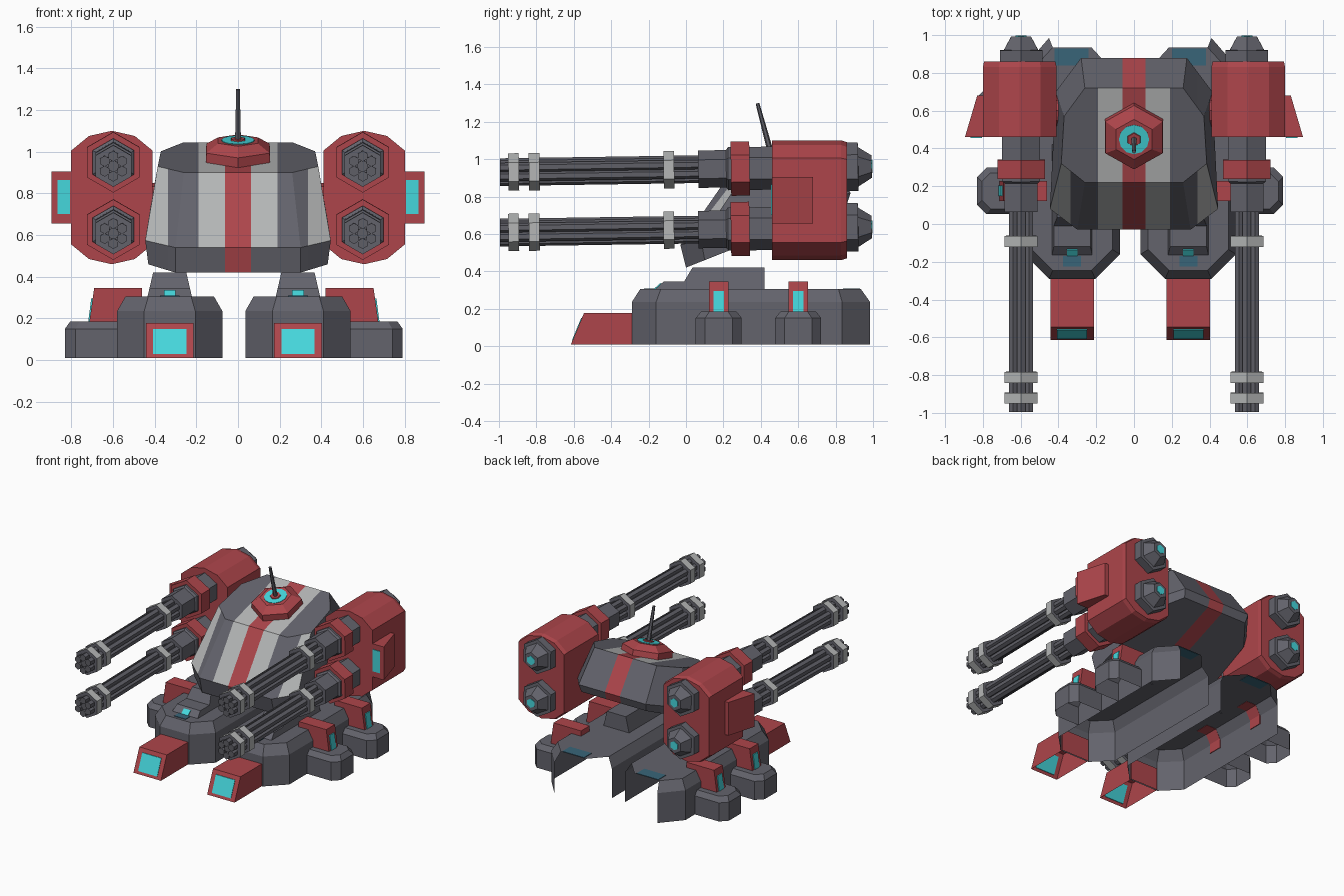
import bpy, bmesh, math
from mathutils import Vector

if "Cube" in bpy.data.objects:
    bpy.data.objects.remove(bpy.data.objects["Cube"])


def material(name, rgb):
    m = bpy.data.materials.new(name)
    m.diffuse_color = (*rgb, 1)
    m.use_nodes = True
    m.node_tree.nodes["Principled BSDF"].inputs["Base Color"].default_value = m.diffuse_color
    return m


DARK = material("dark grey", (0.125, 0.125, 0.15))
BARREL = material("barrel grey", (0.115, 0.115, 0.135))
LIGHT = material("light grey", (0.46, 0.47, 0.47))
RED = material("red", (0.42, 0.06, 0.07))
CYAN = material("cyan", (0.06, 0.68, 0.72))
TEAL = material("dark teal", (0.04, 0.13, 0.19))


def loft(name, rings, mat, bottom=True, top=True, skip=(), cap_mat=None):
    """Skin a stack of equal-length rings; skip leaves out some side columns."""
    bm = bmesh.new()
    rows = [[bm.verts.new(p) for p in r] for r in rings]
    n = len(rings[0])
    for a, b in zip(rows, rows[1:]):
        for i in range(n):
            if i not in skip:
                j = (i + 1) % n
                bm.faces.new((a[i], a[j], b[j], b[i]))
    caps = ([rows[0][::-1]] if bottom else []) + ([rows[-1]] if top else [])
    for c in caps:
        bm.faces.new(c).material_index = 1 if cap_mat else 0
    bmesh.ops.recalc_face_normals(bm, faces=bm.faces)
    me = bpy.data.meshes.new(name)
    for m in (mat, cap_mat):
        if m:
            me.materials.append(m)
    bm.to_mesh(me)
    bm.free()
    ob = bpy.data.objects.new(name, me)
    bpy.context.collection.objects.link(ob)
    return ob


def turned(name, origin, axis, path, n, mat, cap_mat=None):
    """n-sided solid along an axis; path holds (distance, radius)."""
    d = Vector(axis).normalized()
    up = Vector((0, 0, 1)) if abs(d.z) < 0.8 else Vector((0, 1, 0))
    up = (up - d * up.dot(d)).normalized()
    side = d.cross(up)
    o = Vector(origin)
    rings = [[o + d * t + r * (up * math.cos(k * math.tau / n) + side * math.sin(k * math.tau / n))
              for k in range(n)] for t, r in path]
    return loft(name, rings, mat, cap_mat=cap_mat)


def octagon(x0, x1, y0, y1, cx, cf, cb, z):
    """Plan outline with chamfers cx wide, cf deep in front, cb deep behind."""
    return [(x0 + cx, y0, z), (x1 - cx, y0, z), (x1, y0 + cf, z), (x1, y1 - cb, z),
            (x1 - cx, y1, z), (x0 + cx, y1, z), (x0, y1 - cb, z), (x0, y0 + cf, z)]


def flip(rings, s, cx=0.0):
    return [[(cx + s * x, y, z) for x, y, z in r] for r in rings]


def prism(name, profile, x0, x1, mat, s, cx, inset=0.0, skip=()):
    """Side profile (y, z) extruded across x; the top may narrow by inset."""
    zm = min(z for _, z in profile)
    h = max(z for _, z in profile) - zm
    f = lambda z: inset * (z - zm) / h
    rings = [[(x0 + f(z), y, z) for y, z in profile], [(x1 - f(z), y, z) for y, z in profile]]
    return loft(name, flip(rings, s, cx), mat, skip=skip)


# Hull: three tilted octagons, then cut for painted stripes
def hull_ring(fx, wa, wb, rx, yf, ya, yb, yr, zf, zr):
    half = [(fx, yf), (wa, ya), (wb, yb), (rx, yr)]
    pts = half + [(-x, y) for x, y in reversed(half)]
    return [(x, y, zf + (zr - zf) * (y - yf) / (yr - yf)) for x, y in pts]


hull = loft("hull", [
    hull_ring(0.30, 0.43, 0.40, 0.27, 0.00, 0.10, 0.69, 0.86, 0.42, 0.76),
    hull_ring(0.30, 0.445, 0.415, 0.28, -0.03, 0.08, 0.70, 0.88, 0.54, 0.82),
    hull_ring(0.26, 0.385, 0.37, 0.26, 0.22, 0.32, 0.57, 0.72, 0.90, 1.045)], DARK)
hull.data.materials.append(RED)
hull.data.materials.append(LIGHT)
bm = bmesh.new()
bm.from_mesh(hull.data)
for cut in (0.062, 0.19, 0.335):
    for s in (-1, 1):
        bmesh.ops.bisect_plane(bm, geom=bm.verts[:] + bm.edges[:] + bm.faces[:],
                               plane_co=(s * cut, 0, 0), plane_no=(1, 0, 0))
bm.normal_update()
for f in bm.faces:
    c, n = f.calc_center_median(), f.normal
    x = abs(c.x)
    if x < 0.062:
        f.material_index = 1
    elif 0.062 < x < 0.19 and n.z > 0.2 and n.y < 0.1:
        f.material_index = 2
    elif x > 0.335 and n.y < -0.3 and n.z > 0.05:
        f.material_index = 2
bm.to_mesh(hull.data)
bm.free()

# Sensor hatch and antenna on the sloping roof
top, tilt = (0, 0.47, 0.972), (0, -0.26, 0.965)
turned("hatch", top, tilt, [(-0.03, 0.18), (0.045, 0.175), (0.085, 0.11)], 6, RED)
turned("hatch_light", top, tilt, [(0.08, 0.08), (0.088, 0.08)], 12, CYAN)
turned("hatch_cap", top, tilt, [(0.085, 0.04), (0.094, 0.036)], 6, RED)
turned("antenna", top, tilt, [(0.09, 0.016), (0.338, 0.01)], 6, BARREL)

# Weapon pods with their side fins
pod = [(-0.195, -0.225), (-0.11, -0.295), (0, -0.32), (0.11, -0.295), (0.195, -0.225),
       (0.195, 0.225), (0.11, 0.295), (0, 0.32), (-0.11, 0.295), (-0.195, 0.225)]
for s in (-1, 1):
    loft("weapon_pod", [[(s * 0.605 + k * x, y, 0.78 + k * z) for x, z in pod]
                        for y, k in ((0.46, 1), (0.83, 1), (0.86, 0.97))], RED)
    fin = [(0.79, 0.46), (0.895, 0.46), (0.83, 0.68), (0.79, 0.68)]
    loft("pod_fin", flip([[(x, y, z) for x, y in fin] for z in (0.655, 0.905)], s), RED)
    lamp = [(0.805, 0.455), (0.865, 0.455), (0.865, 0.461), (0.805, 0.461)]
    loft("fin_light", flip([[(x, y, z) for x, y in lamp] for z in (0.70, 0.865)], s), CYAN)
    turned("pod_axle", (s * 0.30, 0.60, 0.76), (s, 0, 0), [(0, 0.09), (0.16, 0.09)], 10, RED)

    # Two rotary guns per pod
    for zc in (0.945, 0.622):
        at = lambda y, dx=0, dz=0: (s * 0.598 + dx, y, zc + 0.015 * y + dz)
        axis = (0, 1, 0.015)
        for k in range(6):
            a = k * math.tau / 6
            turned("barrel", at(-0.995, 0.048 * math.sin(a), 0.048 * math.cos(a)), axis,
                   [(0, 0.026), (1.08, 0.026)], 6, BARREL)
        turned("barrel_core", at(-0.98), axis, [(0, 0.03), (1.06, 0.03)], 6, BARREL)
        for y in (-0.95, -0.84, -0.12):
            turned("barrel_clamp", at(y), axis, [(0, 0.1), (0.057, 0.1)], 6, LIGHT, DARK)
        turned("gun_housing", at(0.065), axis,
               [(0, 0.1), (0.15, 0.1), (0.16, 0.115), (0.42, 0.115)], 6, DARK)
        turned("gun_collar", at(0.24), axis, [(0, 0.145), (0.1, 0.145)], 6, RED)
        turned("gun_rear_cap", at(0.84), axis,
               [(0, 0.13), (0.08, 0.13), (0.081, 0.105), (0.153, 0.06)], 6, DARK)
        turned("rear_cap_light", at(0.99), axis, [(0, 0.034), (0.007, 0.034)], 6, CYAN)

# Legs: open-bottomed feet with pads, lamps and toes
MID = -0.02
for s in (-1, 1):
    foot = [octagon(0.055, 0.56, -0.29, 0.985, 0.13, 0.13, 0.15, 0.01),
            octagon(0.055, 0.56, -0.29, 0.985, 0.13, 0.13, 0.15, 0.235),
            octagon(0.095, 0.52, -0.245, 0.935, 0.11, 0.11, 0.12, 0.305)]
    loft("foot", flip(foot, s, MID), DARK, bottom=False, skip=(4, 5))
    prism("foot_vent", [(0.84, 0.303), (0.93, 0.303), (0.93, 0.309), (0.84, 0.309)],
          0.22, 0.40, TEAL, s, MID)
    prism("leg_block", [(-0.17, 0.30), (-0.12, 0.345), (-0.01, 0.345), (0.035, 0.42),
                        (0.42, 0.42), (0.42, 0.30)], 0.20, 0.415, DARK, s, MID, 0.028)
    prism("leg_vent", [(-0.225, 0.303), (-0.17, 0.303), (-0.17, 0.309), (-0.225, 0.309)],
          0.26, 0.355, TEAL, s, MID)
    prism("leg_light", [(-0.172, 0.306), (-0.137, 0.337), (-0.132, 0.332), (-0.167, 0.301)],
          0.28, 0.336, CYAN, s, MID)

    # Red open-bottomed toe with a light on its sloping face
    prism("toe", [(-0.615, 0.01), (-0.545, 0.178), (-0.28, 0.178), (-0.28, 0.01)],
          0.193, 0.422, RED, s, MID, skip=(3,))
    prism("toe_light", [(-0.61, 0.03), (-0.561, 0.15), (-0.553, 0.15), (-0.602, 0.03)],
          0.228, 0.387, CYAN, s, MID)

    # Outrigger pads and their lamp brackets
    for y in (0.175, 0.60):
        pad = [octagon(0.50, 0.81, y - 0.123, y + 0.123, 0.05, 0.05, 0.05, z) for z in (0.01, 0.15)]
        pad.append(octagon(0.50, 0.785, y - 0.095, y + 0.095, 0.045, 0.045, 0.045, 0.185))
        pad = [[(max(x, 0.56), yy, z) for x, yy, z in r] for r in pad]
        loft("outrigger_pad", flip(pad, s, MID), DARK, bottom=False)
        arm = [(0.555, 0.17), (0.695, 0.17), (0.67, 0.345), (0.44, 0.345),
               (0.44, 0.303), (0.52, 0.303), (0.555, 0.24)]
        loft("lamp_bracket", flip([[(x, y + d, z) for x, z in arm] for d in (-0.052, 0.052)],
                                  s, MID), RED)
        lit = [(0.69, 0.18), (0.699, 0.18), (0.684, 0.295), (0.675, 0.295)]
        loft("bracket_light", flip([[(x, y + d, z) for x, z in lit] for d in (-0.028, 0.028)],
                                   s, MID), CYAN)
